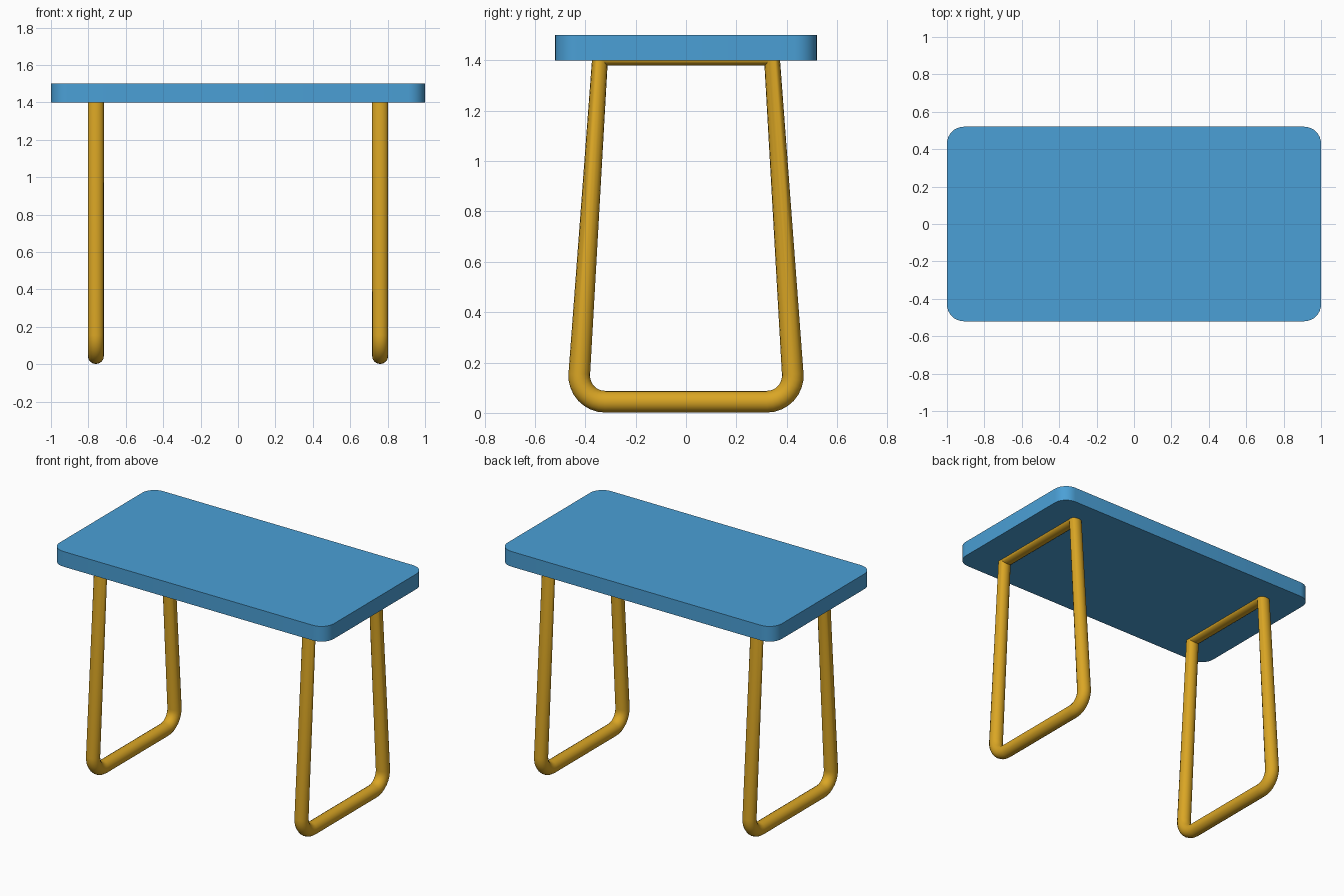
import bpy, bmesh, math
from mathutils import Vector

if "Cube" in bpy.data.objects:
    bpy.data.objects.remove(bpy.data.objects["Cube"])


def material(name, rgb):
    m = bpy.data.materials.new(name)
    m.diffuse_color = (*rgb, 1)
    m.use_nodes = True
    m.node_tree.nodes["Principled BSDF"].inputs["Base Color"].default_value = m.diffuse_color
    return m


blue = material("blue top", (0.07, 0.35, 0.67))
gold = material("golden metal", (0.70, 0.38, 0.018))


def smooth(ob):
    bpy.ops.object.select_all(action='DESELECT')
    ob.select_set(True)
    bpy.context.view_layer.objects.active = ob
    bpy.ops.object.shade_smooth_by_angle(angle=math.radians(40))


# Tabletop: box with rounded vertical corners
bm = bmesh.new()
bmesh.ops.create_cube(bm, size=1)
bmesh.ops.scale(bm, vec=(2, 1.04, 0.1), verts=bm.verts)
bmesh.ops.translate(bm, vec=(0, 0, 1.45), verts=bm.verts)
uprights = [e for e in bm.edges if abs(e.verts[0].co.z - e.verts[1].co.z) > 0.05]
bmesh.ops.bevel(bm, geom=uprights, offset=0.09, segments=8, profile=0.5, affect='EDGES')
me = bpy.data.meshes.new("tabletop")
bm.to_mesh(me)
bm.free()
top = bpy.data.objects.new("tabletop", me)
bpy.context.collection.objects.link(top)
me.materials.append(blue)
smooth(top)

# Leg frame path (y, z): sharp top corner, rounded foot corner, then mirrored
R = 0.043
FOOT_Z = 0.0445
head = Vector((0.341, 1.41))
corner = Vector((0.431, FOOT_Z))
up = (head - corner).normalized()
inward = Vector((-1, 0))
bend = 0.11
half = up.angle(inward) / 2
radius = bend * math.tan(half)
centre = corner + (up + inward).normalized() * (bend / math.cos(half))
start = corner + up * bend - centre
end = corner + inward * bend - centre
sweep = math.pi - 2 * half
side = [head]
STEPS = 8
for i in range(STEPS + 1):
    t = i / STEPS
    p = (start * math.sin((1 - t) * sweep) + end * math.sin(t * sweep)) / math.sin(sweep)
    side.append(centre + p)
path = side + [Vector((-p.x, p.y)) for p in reversed(side)]


# Closed tube frame at each end of the table
def leg_frame(name, x):
    cu = bpy.data.curves.new(name, 'CURVE')
    cu.dimensions = '3D'
    cu.bevel_depth = R
    cu.bevel_resolution = 6
    sp = cu.splines.new('POLY')
    sp.points.add(len(path) - 1)
    for pt, p in zip(sp.points, path):
        pt.co = (x, p.x, p.y, 1)
    sp.use_cyclic_u = True
    cu.materials.append(gold)
    ob = bpy.data.objects.new(name, cu)
    bpy.context.collection.objects.link(ob)
    bpy.ops.object.select_all(action='DESELECT')
    ob.select_set(True)
    bpy.context.view_layer.objects.active = ob
    bpy.ops.object.convert(target='MESH')
    smooth(bpy.context.view_layer.objects.active)


leg_frame("left_leg_frame", -0.76)
leg_frame("right_leg_frame", 0.76)
